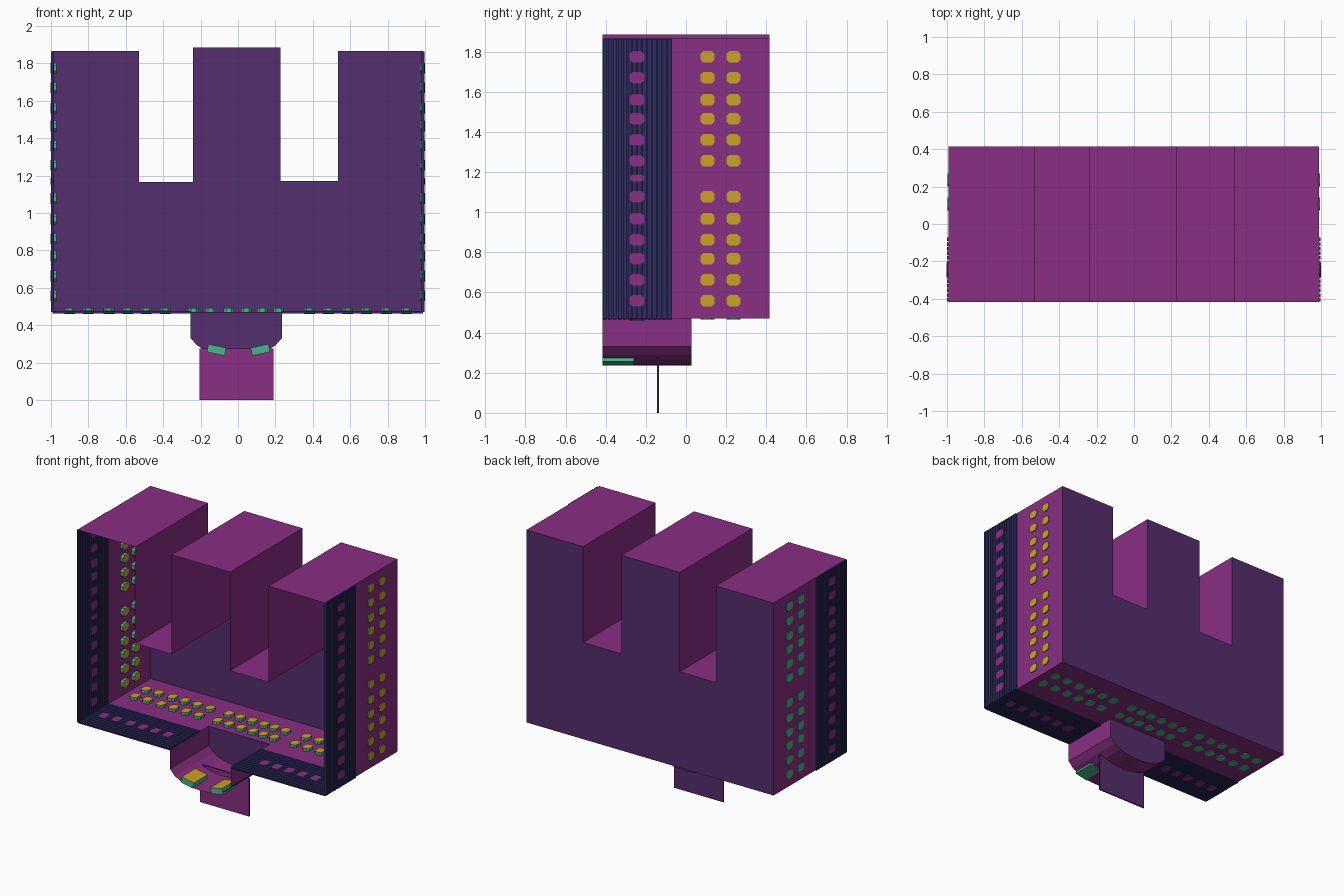
import bpy, bmesh, math
from mathutils import Matrix, Vector

if "Cube" in bpy.data.objects:
    bpy.data.objects.remove(bpy.data.objects["Cube"])


def mat(name, rgb):
    lin = [(c / 255 / 12.92 if c < 11 else ((c / 255 + 0.055) / 1.055) ** 2.4) for c in rgb]
    m = bpy.data.materials.new(name)
    m.diffuse_color = (*lin, 1)
    m.use_nodes = True
    m.node_tree.nodes["Principled BSDF"].inputs["Base Color"].default_value = m.diffuse_color
    return m


MAGENTA = mat("magenta", (136, 46, 131))
PURPLE = mat("purple", (85, 46, 110))
NAVY = mat("navy", (46, 44, 96))
YELLOW = mat("yellow", (203, 162, 34))
GREEN = mat("green", (72, 181, 136))

# main dimensions
XL, XR, Z0 = -0.993, 0.988, 0.47
YF, YS, YB = -0.417, -0.07, 0.415          # front, end of slats, back
TL, TR, TB = -0.254, 0.235, 0.028          # tray left, right, back
SIDE = Matrix(((0, 0, 1), (1, 0, 0), (0, 1, 0)))   # u=y, v=z, normal=x
FLAT = Matrix.Identity(3)                          # u=x, v=y, normal=z


def finish(name, bm, mats):
    me = bpy.data.meshes.new(name)
    bm.to_mesh(me)
    bm.free()
    for m in mats:
        me.materials.append(m)
    ob = bpy.data.objects.new(name, me)
    bpy.context.collection.objects.link(ob)
    return ob


def face(bm, pts):
    return bm.faces.new([bm.verts.new(p) for p in pts])


def strip(bm, profile, y0, y1):
    """Open sheet swept along y from an x,z profile."""
    a = [bm.verts.new((x, y0, z)) for x, z in profile]
    b = [bm.verts.new((x, y1, z)) for x, z in profile]
    for i in range(len(profile) - 1):
        bm.faces.new((a[i], a[i + 1], b[i + 1], b[i]))


def box(bm, lo, hi):
    c = [(a + b) / 2 for a, b in zip(lo, hi)]
    s = [b - a for a, b in zip(lo, hi)]
    bmesh.ops.create_cube(bm, size=1, matrix=Matrix.Translation(c) @ Matrix.Diagonal((*s, 1)))


def pane(bm, centre, basis, w, h, d, cut=0.014):
    """Block with clipped corners; the cap along the normal gets material 1."""
    a, b = w / 2, h / 2
    ring = [(a, -b + cut), (a, b - cut), (a - cut, b), (-a + cut, b),
            (-a, b - cut), (-a, -b + cut), (-a + cut, -b), (a - cut, -b)]
    if cut == 0:
        ring = [(a, -b), (a, b), (-a, b), (-a, -b)]
    lo, hi = [[bm.verts.new(Vector(centre) + basis @ Vector((u, v, k))) for u, v in ring]
              for k in (-d / 2, d / 2)]
    bm.faces.new(lo[::-1])
    bm.faces.new(hi).material_index = 1
    n = len(ring)
    for i in range(n):
        j = (i + 1) % n
        bm.faces.new((lo[i], lo[j], hi[j], hi[i]))


# outer shell: tower tops, notches and inner tower walls
outline = [(XL, 1.865), (-0.53, 1.865), (-0.53, 1.165), (-0.24, 1.165), (-0.24, 1.885),
           (0.227, 1.885), (0.227, 1.17), (0.535, 1.17), (0.535, 1.865), (XR, 1.865)]
bm = bmesh.new()
strip(bm, outline, YF, YB)
finish("tower_shell", bm, [MAGENTA])

# back wall
bm = bmesh.new()
face(bm, [(x, YB, z) for x, z in [(XL, Z0)] + outline + [(XR, Z0)]])
finish("back_wall", bm, [PURPLE])

# side walls behind the slats
bm = bmesh.new()
for x in (XL, XR):
    p = [(x, YS, Z0), (x, YB, Z0), (x, YB, 1.865), (x, YS, 1.865)]
    face(bm, p if x > 0 else p[::-1])
finish("side_walls", bm, [MAGENTA])

# floor with a cutout for the tray
bm = bmesh.new()
face(bm, [(x, y, Z0) for x, y in [(XL, YS), (XL, YB), (XR, YB), (XR, YS),
                                  (TR, YS), (TR, TB), (TL, TB), (TL, YS)]])
finish("floor", bm, [MAGENTA])

# slatted front bands on both sides and the floor
bm = bmesh.new()
N = 14
pitch = (YS - YF) / N
for x in (XL, XR):
    p = [(x, YF, Z0), (x, YS, Z0), (x, YS, 1.865), (x, YF, 1.865)]
    face(bm, p if x > 0 else p[::-1])
for a, b in ((XL, TL), (TR, XR)):
    face(bm, [(a, YF, Z0), (a, YS, Z0), (b, YS, Z0), (b, YF, Z0)])
for i in range(N):
    y0 = YF + (i + 0.12) * pitch
    y1 = y0 + 0.76 * pitch
    box(bm, (XL - 0.007, y0, Z0), (XL + 0.007, y1, 1.862))
    box(bm, (XR - 0.007, y0, Z0), (XR + 0.010, y1, 1.862))
    for a, b in ((XL, TL), (TR, XR)):
        box(bm, (a, y0, Z0 - 0.007), (b, y1, Z0 + 0.007))
finish("slats", bm, [NAVY])

# rows of windows and matching spots
rows_z = [0.558, 0.663, 0.768, 0.862, 0.967, 1.077, 1.256, 1.36, 1.465, 1.56, 1.67, 1.774]
cols_x = [-0.9, -0.8, -0.69, -0.59, -0.49, -0.388, -0.238, -0.147, -0.05,
          0.045, 0.13, 0.217, 0.382, 0.484, 0.586, 0.687, 0.794, 0.9]
bm = bmesh.new()
for y in (0.107, 0.236):
    for z in rows_z:
        pane(bm, (XL + 0.009, y, z), SIDE, 0.07, 0.057, 0.026)
        pane(bm, (XR - 0.004, y, z), SIDE, 0.07, 0.057, 0.022)
    for x in cols_x:
        pane(bm, (x, y, Z0 + 0.008), FLAT, 0.057, 0.07, 0.026)
finish("windows", bm, [GREEN, YELLOW])

bm = bmesh.new()
for z in rows_z + [1.17]:
    h = 0.035 if z == 1.17 else 0.057
    for x in (XL + 0.001, XR + 0.002):
        pane(bm, (x, -0.245, z), SIDE, 0.075, h, 0.019)
for x in cols_x:
    if abs(x) > 0.3:
        pane(bm, (x, -0.245, Z0), FLAT, 0.057, 0.075, 0.018)
finish("slat_spots", bm, [MAGENTA, MAGENTA])

# rounded tray below the floor
tray = [(TL, Z0), (TL, 0.33), (-0.215, 0.289), (-0.165, 0.262), (-0.08, 0.242), (-0.01, 0.237),
        (0.06, 0.242), (0.146, 0.262), (0.196, 0.289), (TR, 0.33), (TR, Z0)]
bm = bmesh.new()
strip(bm, tray, YF, TB)
finish("tray", bm, [MAGENTA])
bm = bmesh.new()
face(bm, [(x, TB, z) for x, z in tray[::-1]])
finish("tray_back", bm, [PURPLE])

# two tilted blocks in the tray
bm = bmesh.new()
for x, s in ((-0.115, 1), (0.12, -1)):
    pane(bm, (x, -0.338, 0.268), Matrix.Rotation(s * math.radians(12), 3, 'Y'),
         0.098, 0.158, 0.043, 0)
finish("tray_blocks", bm, [GREEN, YELLOW])

# hanging plate: magenta front, purple back, navy edges
bm = bmesh.new()
box(bm, (-0.205, -0.145, 0), (0.19, -0.135, 0.275))
bm.normal_update()
for f in bm.faces:
    f.material_index = 0 if f.normal.y < -0.5 else 1 if f.normal.y > 0.5 else 2
finish("hanging_plate", bm, [MAGENTA, PURPLE, NAVY])
